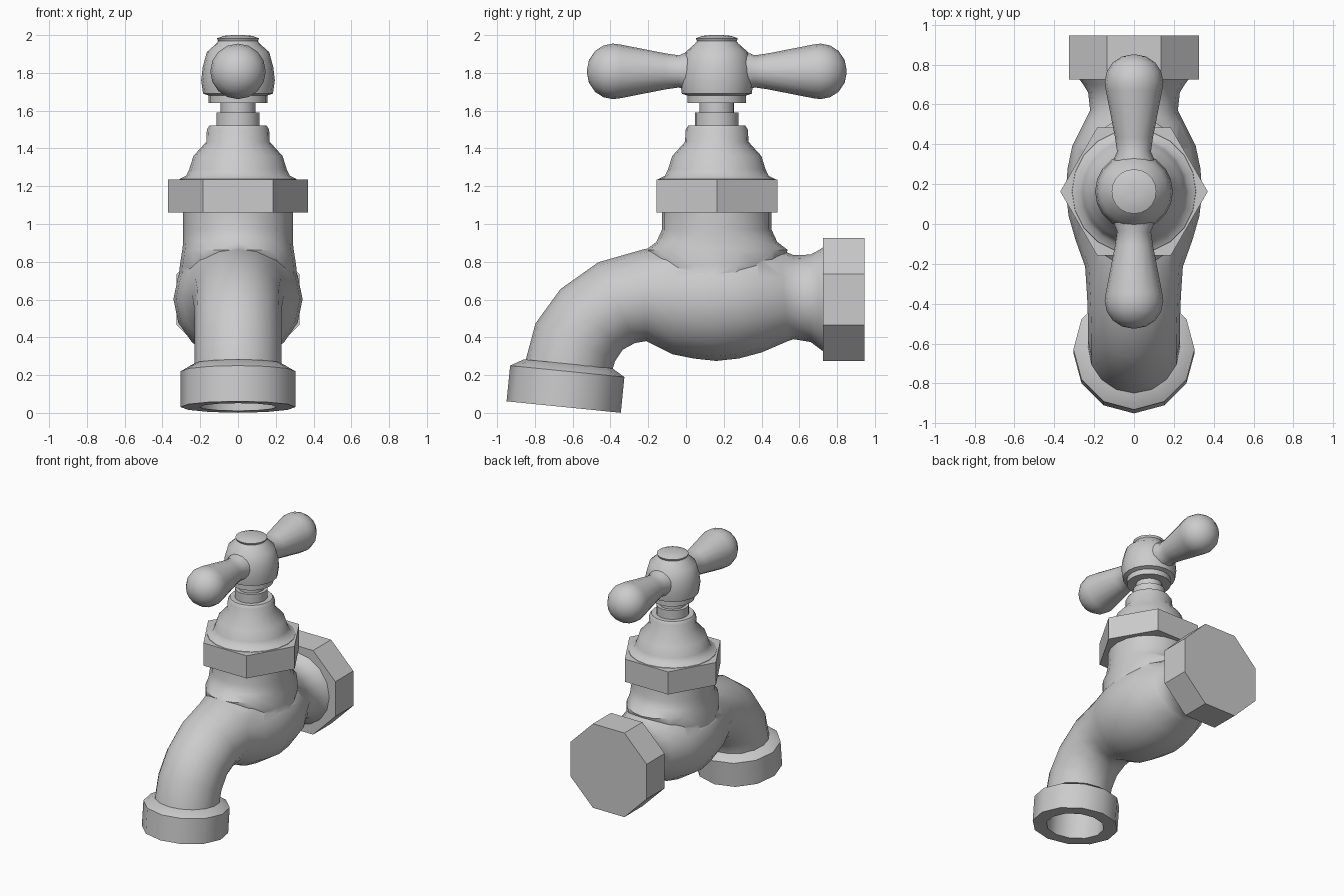
import bpy, bmesh, math
from mathutils import Vector

if "Cube" in bpy.data.objects:
    bpy.data.objects.remove(bpy.data.objects["Cube"])

AXIS_Y = 0.163   # valve stem axis


def loft(name, rings, smooth=40):
    """Skin a list of closed rings (lists of points) and cap both ends."""
    bm = bmesh.new()
    rows = [[bm.verts.new(p) for p in ring] for ring in rings]
    n = len(rows[0])
    for a, b in zip(rows, rows[1:]):
        for i in range(n):
            j = (i + 1) % n
            bm.faces.new((a[i], a[j], b[j], b[i]))
    bm.faces.new(rows[0])
    bm.faces.new(rows[-1])
    bmesh.ops.recalc_face_normals(bm, faces=bm.faces)
    mesh = bpy.data.meshes.new(name)
    bm.to_mesh(mesh)
    bm.free()
    obj = bpy.data.objects.new(name, mesh)
    bpy.context.collection.objects.link(obj)
    shade(obj, smooth)
    return obj


def shade(obj, angle):
    bpy.ops.object.select_all(action='DESELECT')
    obj.select_set(True)
    bpy.context.view_layer.objects.active = obj
    bpy.ops.object.shade_smooth_by_angle(angle=math.radians(angle))


def ellipse(center, u, v, sides, phase=0.0):
    c, u, v = Vector(center), Vector(u), Vector(v)
    angles = [phase + 2 * math.pi * i / sides for i in range(sides)]
    return [c + u * math.cos(a) + v * math.sin(a) for a in angles]


def lathe(name, profile, location, sides=20, rotation=0.0, phase=0.0, smooth=40):
    """Revolve (radius, height) points around local z, then tilt about x."""
    obj = loft(name, [ellipse((0, 0, h), (r, 0, 0), (0, r, 0), sides, phase)
                      for r, h in profile], smooth)
    obj.location = location
    obj.rotation_euler.x = rotation
    return obj


# Body and spout: top point (y, z), bottom point (y, z), half width
sections = [
    ((0.74, 0.885), (0.74, 0.315), 0.285),
    ((0.70, 0.86), (0.70, 0.345), 0.255),
    ((0.66, 0.838), (0.66, 0.375), 0.230),
    ((0.57, 0.835), (0.57, 0.39), 0.220),
    ((0.50, 0.865), (0.54, 0.38), 0.245),
    ((0.38, 0.90), (0.40, 0.32), 0.310),
    ((0.28, 0.92), (0.28, 0.288), 0.333),
    ((0.16, 0.93), (0.16, 0.275), 0.342),
    ((0.04, 0.92), (0.04, 0.288), 0.328),
    ((-0.08, 0.895), (-0.07, 0.31), 0.295),
    ((-0.22, 0.867), (-0.21, 0.38), 0.245),
    ((-0.465, 0.797), (-0.27, 0.37), 0.235),
    ((-0.665, 0.655), (-0.335, 0.335), 0.230),
    ((-0.797, 0.473), (-0.375, 0.275), 0.230),
    ((-0.85, 0.275), (-0.388, 0.235), 0.230),
]
rings = []
for (ty, tz), (by, bz), w in sections:
    top, bottom = Vector((0, ty, tz)), Vector((0, by, bz))
    rings.append(ellipse((top + bottom) / 2, (w, 0, 0), (top - bottom) / 2, 16))
body = loft("body_and_spout", rings)

# Valve neck, flared along the pipe direction and merged into the body
neck = loft("valve_neck", [
    ellipse((0, AXIS_Y, z), (rx, 0, 0), (0, ry, 0), 20)
    for z, rx, ry in [(1.10, 0.29, 0.29), (0.97, 0.29, 0.29), (0.905, 0.29, 0.32),
                      (0.863, 0.295, 0.375), (0.78, 0.308, 0.35), (0.62, 0.32, 0.25)]])
union = body.modifiers.new("merge_neck", 'BOOLEAN')
union.operation = 'UNION'
union.solver = 'EXACT'
union.object = neck
bpy.context.view_layer.objects.active = body
bpy.ops.object.modifier_apply(modifier=union.name)
bpy.data.objects.remove(neck)
shade(body, 50)

# Tilted outlet collar with a recessed bore
lathe("outlet_collar", [(0.205, 0.21), (0.205, 0.0), (0.304, 0.0), (0.304, 0.19),
                        (0.235, 0.23)],
      (0, -0.6475, 0.031), sides=12, rotation=-0.1, smooth=35)

# Octagonal inlet nut
r8 = 0.325 / math.cos(math.pi / 8)
lathe("inlet_nut", [(r8, 0.0), (r8, 0.22)], (0, 0.945, 0.60), sides=8,
      rotation=math.pi / 2, phase=math.pi / 8, smooth=20)

# Hexagonal bonnet nut
lathe("bonnet_nut", [(0.37, 1.06), (0.37, 1.235)], (0, AXIS_Y, 0), sides=6, smooth=20)

# Bonnet dome and stem
lathe("bonnet", [(0.315, 1.225), (0.31, 1.238), (0.275, 1.255), (0.258, 1.29),
                 (0.236, 1.36), (0.168, 1.435), (0.165, 1.50), (0.15, 1.522)],
      (0, AXIS_Y, 0))
lathe("stem", [(0.115, 1.51), (0.115, 1.59), (0.092, 1.59), (0.092, 1.65)],
      (0, AXIS_Y, 0))

# Handle hub with cap
lathe("handle_hub", [(0.155, 1.64), (0.155, 1.68), (0.185, 1.69), (0.195, 1.76),
                     (0.187, 1.83), (0.165, 1.91), (0.115, 1.955), (0.105, 1.968),
                     (0.112, 1.983), (0.075, 1.996), (0.03, 2.0)],
      (0, AXIS_Y, 0))

# Two club-shaped handle arms
arm = [(0.10, 0.10), (0.10, 0.165), (0.085, 0.20), (0.095, 0.27), (0.142, 0.51),
       (0.147, 0.55), (0.137, 0.60), (0.108, 0.645), (0.06, 0.677), (0.015, 0.686)]
for name, turn in (("handle_arm_front", math.pi / 2), ("handle_arm_back", -math.pi / 2)):
    lathe(name, arm, (0, AXIS_Y, 1.808), sides=16, rotation=turn)
